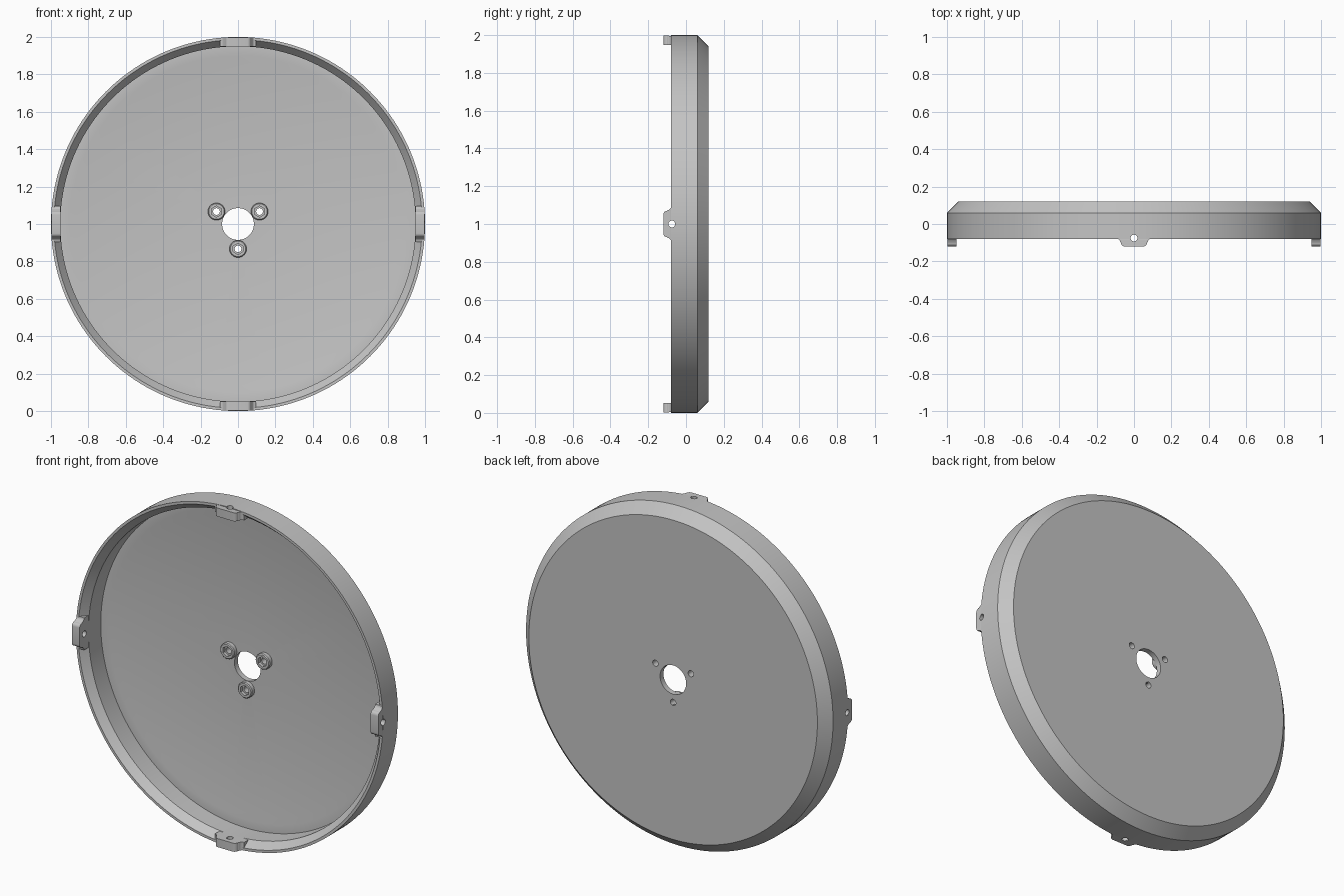
import bpy, bmesh, math
from mathutils import Matrix, Vector

if "Cube" in bpy.data.objects:
    bpy.data.objects.remove(bpy.data.objects["Cube"])

grey = bpy.data.materials.new("plain grey")
grey.use_nodes = True
COLOUR = (0.55, 0.55, 0.55, 1)
grey.diffuse_color = COLOUR
grey.node_tree.nodes["Principled BSDF"].inputs["Base Color"].default_value = COLOUR

CENTRE = Matrix.Translation((0, 0, 1))


def finish(name, bm):
    bmesh.ops.recalc_face_normals(bm, faces=bm.faces)
    mesh = bpy.data.meshes.new(name)
    bm.to_mesh(mesh)
    bm.free()
    mesh.materials.append(grey)
    ob = bpy.data.objects.new(name, mesh)
    bpy.context.collection.objects.link(ob)
    return ob


def revolve(name, profile, place, steps=128):
    """Closed (radius, y) profile turned around the y axis."""
    bm = bmesh.new()
    rings = []
    for i in range(steps):
        a = math.tau * i / steps
        rings.append([bm.verts.new((r * math.sin(a), y, r * math.cos(a))) for r, y in profile])
    for i in range(steps):
        a, b = rings[i], rings[(i + 1) % steps]
        for j in range(len(profile)):
            k = (j + 1) % len(profile)
            bm.faces.new((a[j], a[k], b[k], b[j]))
    bm.transform(place)
    return finish(name, bm)


def rod(name, radius, length, place, sides=32):
    bm = bmesh.new()
    bmesh.ops.create_cone(bm, cap_ends=True, segments=sides, radius1=radius,
                          radius2=radius, depth=length, matrix=place)
    ob = finish(name, bm)
    ob.hide_render = True
    return ob


def cut(ob, cutters):
    bpy.context.view_layer.objects.active = ob
    for c in cutters:
        mod = ob.modifiers.new("cut", "BOOLEAN")
        mod.operation = "DIFFERENCE"
        mod.solver = "EXACT"
        mod.object = c
        bpy.ops.object.modifier_apply(modifier=mod.name)


def smooth(ob):
    bpy.ops.object.select_all(action="DESELECT")
    ob.select_set(True)
    bpy.context.view_layer.objects.active = ob
    bpy.ops.object.shade_smooth_by_angle(angle=math.radians(25))


# Dish: bored plate, stepped floor, wall with bevelled rim, chamfered back
dish = revolve("dish", [
    (0.085, 0.12), (0.94, 0.12), (1, 0.06), (1, -0.08), (0.985, -0.08),
    (0.95, -0.035), (0.95, 0.08), (0.9, 0.08), (0.865, 0.088), (0.085, 0.088),
], CENTRE, 160)


# Tabs: rounded lugs with flared feet, curved outside and flat inside
def arc(cx, cy, r, start, end, n=5):
    return [(cx + r * math.cos(math.radians(start + (end - start) * i / n)),
             cy + r * math.sin(math.radians(start + (end - start) * i / n)))
            for i in range(n + 1)]


half = [(0.07, -0.03)] + [(0.095, -0.078)] + arc(0.095, -0.1, 0.022, 90, 170) \
    + arc(0.05, -0.1, 0.02, 0, -90)
half[0] = (0.095, -0.035)
outline = half + [(-x, y) for x, y in reversed(half)]

tabs = []
for i, side in enumerate(("top", "left", "bottom", "right")):
    bm = bmesh.new()
    inner = [bm.verts.new((x, y, 0.948)) for x, y in outline]
    outer = [bm.verts.new((x, y, math.sqrt(0.999 - x * x))) for x, y in outline]
    bm.faces.new(inner)
    n = len(outline)
    # Outer skin in strips, so that it follows the round wall
    for j in range(n // 2 - 1):
        bm.faces.new((outer[j], outer[j + 1], outer[n - 2 - j], outer[n - 1 - j]))
    for j in range(n):
        k = (j + 1) % n
        bm.faces.new((inner[j], inner[k], outer[k], outer[j]))
    bm.transform(CENTRE @ Matrix.Rotation(i * math.pi / 2, 4, "Y"))
    tabs.append(finish(side + "_tab", bm))

# Pin holes through the tabs
pins = [rod("pin_cutter", 0.018, 2.4,
            Matrix.Translation((0, -0.075, 1)) @ Matrix.Rotation(a, 4, "Y"))
        for a in (0, math.pi / 2)]

# Screw bosses: round collars with a hexagonal recess and a through hole
bosses, screws, sockets = [], [], []
for i in range(3):
    a = math.pi + i * math.tau / 3
    spot = Vector((0.133 * math.sin(a), 0, 1 + 0.133 * math.cos(a)))
    place = Matrix.Translation(spot)
    lie = Matrix.Rotation(math.pi / 2, 4, "X")
    bosses.append(revolve(f"screw_boss_{i + 1}", [
        (0.018, 0.09), (0.046, 0.09), (0.046, 0.066), (0.041, 0.061), (0.018, 0.061),
    ], place, 40))
    screws.append(rod("screw_cutter", 0.018, 0.5, place @ lie))
    sockets.append(rod("socket_cutter", 0.03, 0.05,
                       place @ Matrix.Translation((0, 0.055, 0)) @ lie, 6))

cut(dish, pins + screws)
for i, tab in enumerate(tabs):
    cut(tab, [pins[i % 2]])
for boss, socket in zip(bosses, sockets):
    cut(boss, [socket])
for c in pins + screws + sockets:
    bpy.data.objects.remove(c)

for ob in [dish] + tabs + bosses:
    smooth(ob)
